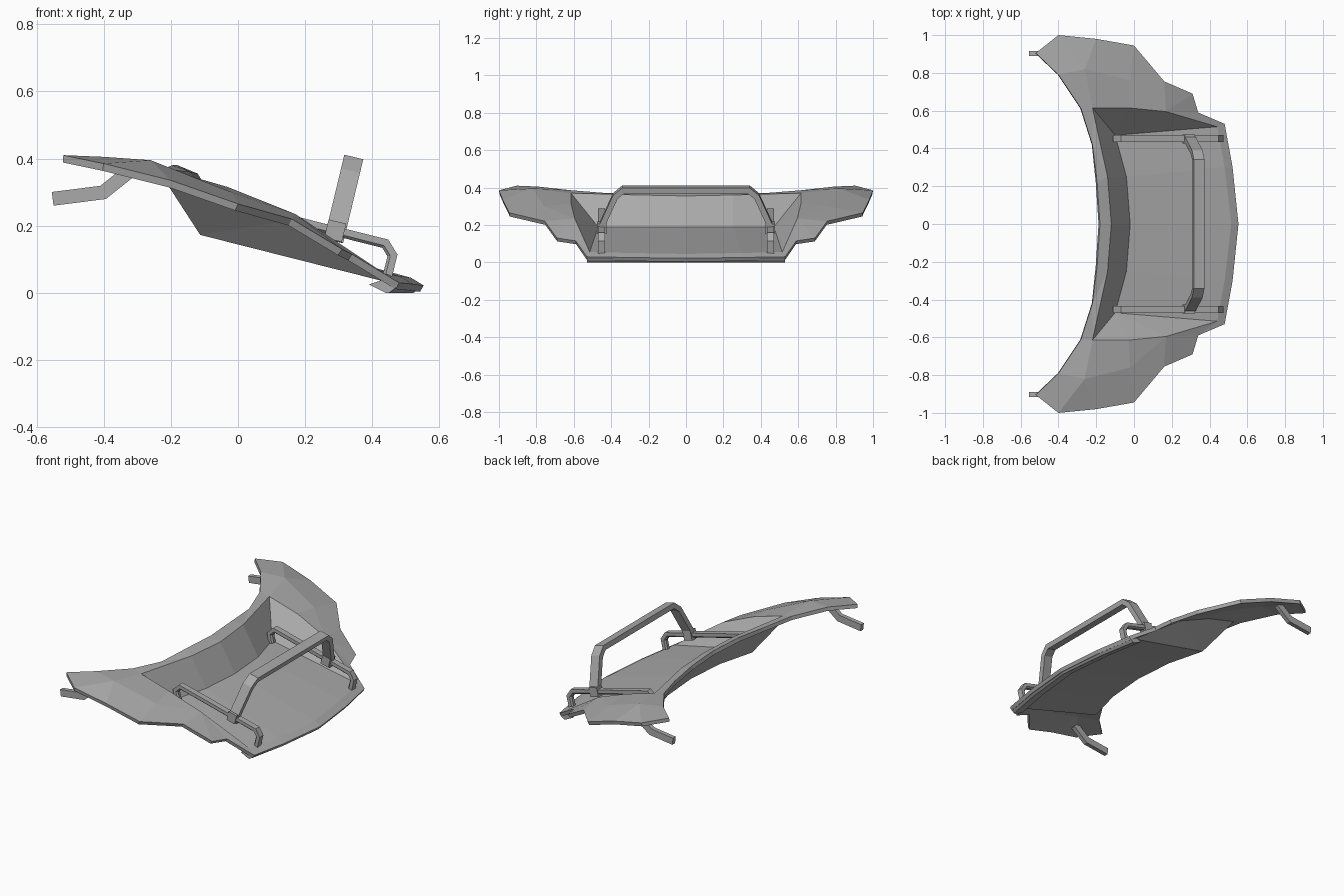
import bpy
import bmesh
from mathutils import Vector

cube = bpy.data.objects.get("Cube")
if cube:
    bpy.data.objects.remove(cube, do_unlink=True)

grey = bpy.data.materials.new("plain grey")
grey.use_nodes = True
colour = (0.4, 0.4, 0.4, 1)
grey.diffuse_color = colour
grey.node_tree.nodes["Principled BSDF"].inputs["Base Color"].default_value = colour


def finish(name, bm, closed=True):
    if closed:
        bmesh.ops.recalc_face_normals(bm, faces=bm.faces)
    mesh = bpy.data.meshes.new(name)
    bm.to_mesh(mesh)
    bm.free()
    mesh.materials.append(grey)
    obj = bpy.data.objects.new(name, mesh)
    bpy.context.collection.objects.link(obj)
    return obj


def mirror_y(obj):
    mod = obj.modifiers.new("mirror", 'MIRROR')
    mod.use_axis = (False, True, False)
    mod.merge_threshold = 0.002


def loft(bm, rings):
    """Skin closed rings of points and cap both ends."""
    rings = [[bm.verts.new(p) for p in ring] for ring in rings]
    count = len(rings[0])
    for a, b in zip(rings, rings[1:]):
        for i in range(count):
            j = (i + 1) % count
            bm.faces.new((a[i], a[j], b[j], b[i]))
    bm.faces.new(rings[0])
    bm.faces.new(rings[-1])


def sweep(name, path, side, section):
    """Sweep a section along a path lying in the plane normal to side."""
    path = [Vector(p) for p in path]
    side = Vector(side).normalized()
    rings = []
    for i, p in enumerate(path):
        back = (p - path[max(i - 1, 0)]).normalized()
        ahead = (path[min(i + 1, len(path) - 1)] - p).normalized()
        tangent = (back + ahead).normalized()
        step = ahead if ahead.length else back
        up = tangent.cross(side) / max(tangent.dot(step), 0.5)
        rings.append([p + side * u + up * v for u, v in section])
    bm = bmesh.new()
    loft(bm, rings)
    return finish(name, bm)


def rectangle(w, h):
    return [(-w / 2, -h / 2), (w / 2, -h / 2), (w / 2, h / 2), (-w / 2, h / 2)]


# Half of the shell: b back edge, o recess opening, f recess floor,
# m wing middle, p outer edge, i and q front lip
points = dict(
    b0=(-.18, 0, .38), b1=(-.195, .22, .38), b2=(-.22, .42, .37),
    b3=(-.28, .61, .385), b4=(-.40, .79, .405), tip=(-.52, .905, .41),
    o0=(-.12, 0, .355), o1=(-.14, .25, .36), o2=(-.22, .615, .37),
    o3=(-.03, .615, .315), o4=(.17, .595, .235), o5=(.44, .515, .055),
    f0=(-.02, 0, .19), f1=(-.04, .25, .19), f2=(-.10, .47, .19),
    m0=(-.26, .82, .395), m1=(-.02, .76, .30),
    p0=(-.40, 1, .385), p1=(-.20, .98, .335), p2=(0, .945, .265),
    p3=(.16, .755, .22), p4=(.31, .69, .13), p5=(.34, .59, .115),
    p6=(.48, .53, .03),
    i0=(.515, 0, .045), i1=(.48, .3, .05), q0=(.553, 0, .022), q1=(.522, .3, .026),
)
faces = """b0 b1 o1 o0, b1 b2 o1, b2 o2 o1, b2 b3 o2, b3 b4 m0 o2, b4 tip p0 m0,
m0 p0 p1, o2 m0 m1 o3, m0 p1 p2 m1, o3 m1 o4, m1 p2 p3 o4, o4 p3 p4, o4 p4 p5,
o4 p5 o5, o5 p5 p6, o5 p6 q1 i1, i1 q1 q0 i0, o0 o1 f1 f0, o1 o2 f2 f1,
o2 o3 f2, o3 o4 f2, o4 o5 f2, f0 f1 i1 i0, f1 f2 o5 i1"""
bm = bmesh.new()
verts = {key: bm.verts.new(p) for key, p in points.items()}
for names in faces.split(","):
    face = bm.faces.new([verts[n] for n in names.split()])
    face.normal_update()
    if face.normal.z < 0:
        face.normal_flip()
shell = finish("shell_panel", bm, closed=False)
mirror_y(shell)
thick = shell.modifiers.new("thickness", 'SOLIDIFY')
thick.thickness = 0.022
thick.offset = -1

# Underside of the front lip
bm = bmesh.new()
rings = []
for y, x in ((-.53, .48), (-.3, .522), (0, .553), (.3, .522), (.53, .48)):
    rings.append([(x - .004, y, .02), (x - .03, y, 0),
                  (x - .035 - abs(y) * 0.01, y, 0), (x - .09, y, .025),
                  (x - .045, y, .04)])
loft(bm, rings)
finish("front_lip_underside", bm)

# Side rails with feet bent down to the recess floor
hexagon = [(-.018, -.012), (.018, -.012), (.018, .008), (.009, .016),
           (-.009, .016), (-.018, .008)]
rail_path = [(-.085, .19), (-.097, .245), (-.065, .275), (.44, .148),
             (.462, .112), (.447, .05)]
rail = sweep("side_rails", [(x, .452, z) for x, z in rail_path], (0, -1, 0), hexagon)
mirror_y(rail)

# Tilted hoop standing on the rails
half = [(.447, .155), (.445, .21), (.378, .355), (.335, .39)]
outline = [(-y, z) for y, z in half] + [(y, z) for y, z in reversed(half)]
hoop_path = [(.285 + (z - .155) * .24, y, z) for y, z in outline]
sweep("hoop_bar", hoop_path, (1, 0, -.24), rectangle(.058, .03))

# Collars joining the hoop to the rails
collar = sweep("hoop_collars", [(.283, .45, .158), (.296, .45, .212)],
               (0, 1, 0), rectangle(.05, .054))
mirror_y(collar)

# Rear mounting brackets under the wing tips
bracket = sweep("rear_brackets",
                [(-.552, .903, .28), (-.402, .903, .299), (-.315, .903, .368)],
                (0, 1, 0), rectangle(.026, .041))
mirror_y(bracket)
